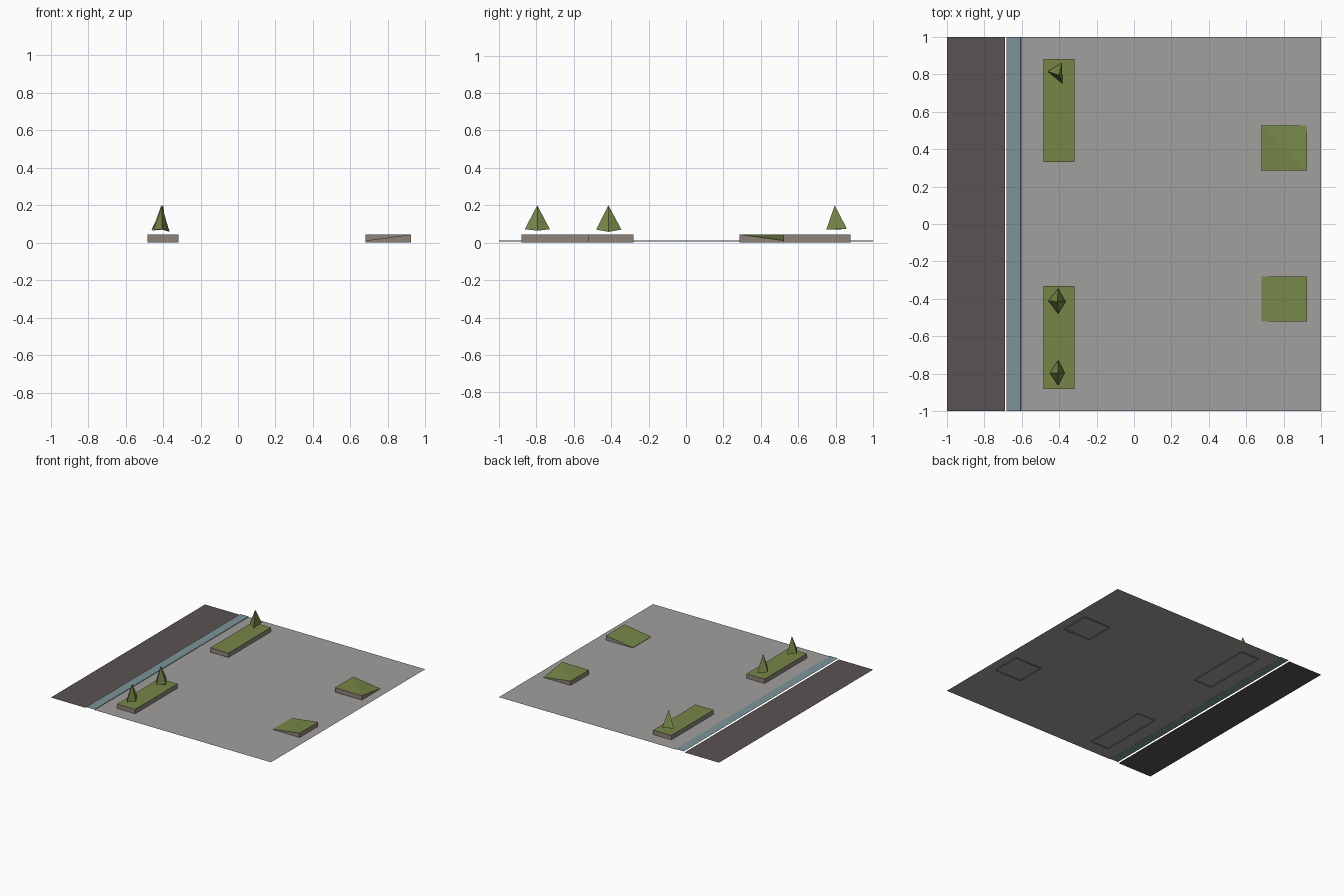
import bpy, bmesh

if "Cube" in bpy.data.objects:
    bpy.data.objects.remove(bpy.data.objects["Cube"])


def material(name, rgb):
    m = bpy.data.materials.new(name)
    m.diffuse_color = (*rgb, 1)
    m.use_nodes = True
    m.node_tree.nodes["Principled BSDF"].inputs["Base Color"].default_value = m.diffuse_color
    return m


PAVING = material("paving grey", (0.36, 0.35, 0.34))
ROAD = material("asphalt", (0.105, 0.085, 0.085))
CURB = material("blue grey kerb", (0.20, 0.30, 0.32))
STONE = material("planter stone", (0.27, 0.225, 0.195))
GRASS = material("grass green", (0.18, 0.24, 0.065))


def build(name, bm, *mats):
    mesh = bpy.data.meshes.new(name)
    bm.to_mesh(mesh)
    bm.free()
    for m in mats:
        mesh.materials.append(m)
    obj = bpy.data.objects.new(name, mesh)
    bpy.context.collection.objects.link(obj)
    return obj


def sheet(name, profile, mat):
    """Extrude an x-z profile line along the full depth."""
    bm = bmesh.new()
    rows = [(bm.verts.new((x, -1, z)), bm.verts.new((x, 1, z))) for x, z in profile]
    for (a, b), (c, d) in zip(rows, rows[1:]):
        bm.faces.new((a, c, d, b))
    build(name, bm, mat)


# Ground: road, narrow gap, kerb strip with a small lip, paved plaza
sheet("road", [(-1, 0.005), (-0.688, 0.005)], ROAD)
sheet("kerb_strip", [(-0.68, 0.012), (-0.605, 0.012), (-0.603, 0.007)], CURB)
sheet("plaza", [(-0.605, 0.008), (1, 0.008)], PAVING)


def planter(name, x0, x1, y0, y1, low=()):
    """Stone bed with grass top; the corners in low are sunk to the paving."""
    bm = bmesh.new()
    corners = [(x0, y0), (x1, y0), (x1, y1), (x0, y1)]
    base = [bm.verts.new((x, y, 0)) for x, y in corners]
    top = [bm.verts.new((x, y, 0.011 if i in low else 0.044))
           for i, (x, y) in enumerate(corners)]
    for i in range(4):
        j = (i + 1) % 4
        bm.faces.new((base[i], base[j], top[j], top[i]))
    # Grass, split along the diagonal that suits a single sunk corner
    for tri in ((0, 1, 3), (1, 2, 3)):
        bm.faces.new([top[k] for k in tri]).material_index = 1
    build(name, bm, STONE, GRASS)


planter("long_planter_back", -0.483, -0.318, 0.33, 0.88)
planter("long_planter_front", -0.483, -0.318, -0.88, -0.33)
planter("square_planter_front", 0.68, 0.925, -0.52, -0.28, low=(0, 3))
planter("square_planter_back", 0.68, 0.925, 0.285, 0.525, low=(2,))


def tree(name, apex, base):
    """Low-poly conifer: a pyramid over a few base points."""
    bm = bmesh.new()
    tip = bm.verts.new((*apex, 0.2))
    ring = [bm.verts.new(p) for p in base]
    for i in range(len(ring)):
        bm.faces.new((tip, ring[i], ring[(i + 1) % len(ring)]))
    bm.faces.new(ring[::-1])
    bmesh.ops.recalc_face_normals(bm, faces=bm.faces)
    build(name, bm, GRASS)


tree("tree_back", (-0.40, 0.795),
     [(-0.462, 0.815, 0.07), (-0.382, 0.75, 0.07), (-0.385, 0.86, 0.075)])
tree("tree_middle", (-0.41, -0.415),
     [(-0.458, -0.41, 0.065), (-0.405, -0.48, 0.07), (-0.365, -0.415, 0.058), (-0.405, -0.345, 0.07)])
tree("tree_front", (-0.405, -0.795),
     [(-0.45, -0.795, 0.07), (-0.405, -0.862, 0.072), (-0.37, -0.795, 0.064), (-0.405, -0.728, 0.072)])
